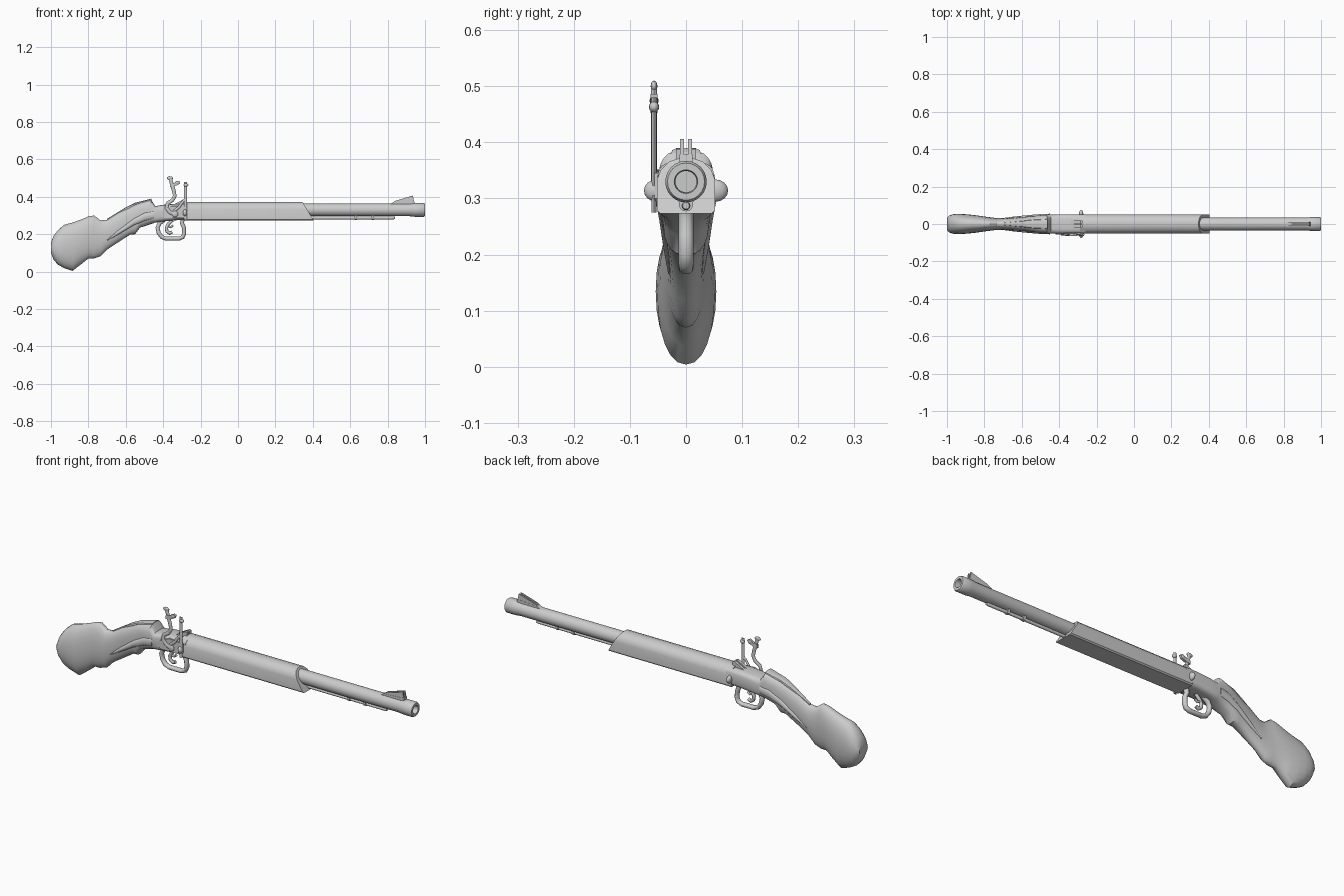
import bpy, bmesh, math
from mathutils import Vector


def finish(bm, name, angle=35):
    bmesh.ops.remove_doubles(bm, verts=bm.verts, dist=1e-6)
    bmesh.ops.recalc_face_normals(bm, faces=bm.faces)
    me = bpy.data.meshes.new(name)
    bm.to_mesh(me)
    bm.free()
    ob = bpy.data.objects.new(name, me)
    bpy.context.collection.objects.link(ob)
    bpy.ops.object.select_all(action='DESELECT')
    ob.select_set(True)
    bpy.context.view_layer.objects.active = ob
    bpy.ops.object.shade_smooth_by_angle(angle=math.radians(angle))
    return ob


def loft(name, rings, angle=35):
    """Skin a list of equal-length point rings and cap both ends."""
    bm = bmesh.new()
    vs = [[bm.verts.new(p) for p in r] for r in rings]
    n = len(rings[0])
    for a, b in zip(vs, vs[1:]):
        for i in range(n):
            j = (i + 1) % n
            bm.faces.new((a[i], a[j], b[j], b[i]))
    bm.faces.new(vs[0])
    bm.faces.new(vs[-1])
    return finish(bm, name, angle)


def oval(x, zb, zt, hw, e=2.0, n=24, y=0.0):
    """Superellipse cross-section at x."""
    pts = []
    for i in range(n):
        t = 2 * math.pi * i / n
        c, s = math.cos(t), math.sin(t)
        pts.append((x, y + math.copysign(abs(c) ** (2 / e), c) * hw,
                    (zt + zb) / 2 + math.copysign(abs(s) ** (2 / e), s) * (zt - zb) / 2))
    return pts


def turned(name, profile, z, n=24):
    return loft(name, [oval(x, z - r, z + r, r, n=n) for x, r in profile])


def plate(name, outline, y0, y1):
    """Side outline (x, z) given thickness between y0 and y1."""
    return loft(name, [[(x, y, z) for x, z in outline] for y in (y0, y1)], 30)


def tube(name, path, r, y=0.0, flat=1.0, n=10):
    """Round bar along an (x, z) path; flat widens it in y."""
    p = [Vector((x, y, z)) for x, z in path]
    rings = []
    for i, c in enumerate(p):
        d = (p[min(i + 1, len(p) - 1)] - p[max(i - 1, 0)]).normalized()
        side = Vector((-d.z, 0, d.x))
        rings.append([c + side * r * math.cos(2 * math.pi * k / n)
                      + Vector((0, r * flat * math.sin(2 * math.pi * k / n), 0)) for k in range(n)])
    return loft(name, rings, 50)


def ball(name, loc, size):
    bm = bmesh.new()
    bmesh.ops.create_uvsphere(bm, u_segments=14, v_segments=8, radius=1)
    bmesh.ops.scale(bm, vec=size, verts=bm.verts)
    bmesh.ops.translate(bm, vec=loc, verts=bm.verts)
    return finish(bm, name, 60)


# Stock: x, bottom, top, half width, squareness
stock = [(-1.0, .10, .155, .034, 2), (-.987, .065, .19, .046, 2), (-.963, .037, .222, .053, 2.2),
         (-.93, .019, .25, .054, 2.2), (-.885, .004, .262, .051, 2.2), (-.84, .038, .278, .046, 2.2),
         (-.80, .07, .295, .040, 2.2), (-.77, .07, .30, .036, 2.2), (-.735, .082, .274, .032, 2.2),
         (-.70, .118, .277, .031, 2.2), (-.64, .157, .317, .034, 2.3), (-.578, .197, .346, .039, 2.6),
         (-.55, .20, .362, .042, 2.8), (-.524, .235, .369, .045, 3), (-.465, .254, .386, .050, 3),
         (-.443, .262, .350, .052, 3.5), (-.40, .268, .357, .052, 4), (-.34, .274, .362, .052, 4),
         (-.26, .278, .365, .051, 4)]
loft("stock", [oval(*s) for s in stock], 40)

# Carved spear-shaped panels on both sides of the wrist
for s, side in ((-1, "right"), (1, "left")):
    spear = [(-.70, .165, .170, .004, .028), (-.64, .198, .222, .010, .030), (-.56, .245, .283, .012, .036),
             (-.50, .270, .317, .012, .041), (-.45, .283, .325, .009, .046)]
    loft("wrist_panel_" + side, [oval(x, b, t, w, 2, 12, s * y) for x, b, t, w, y in spear], 50)

# Tang along the top of the wrist
tang = [(-.70, .272, .282, .006), (-.60, .325, .344, .016), (-.55, .350, .368, .022), (-.463, .370, .390, .027)]
loft("tang", [oval(*t, 3, 12) for t in tang])

# Fore-end: flat bottom, arched faceted top, slanted front
half = [(.046, .273), (.052, .279), (.052, .333), (.045, .351), (.030, .366), (.010, .3725)]
section = half + [(-y, z) for y, z in reversed(half)]
loft("fore_end", [[(-.29, y, z) for y, z in section],
                  [(.345 + (.3725 - z) * .6, y, z) for y, z in section]], 35)

# Barrel with hollow muzzle
turned("barrel", [(.25, .034), (.92, .034), (.945, .037), (.993, .037), (1.0, .033),
                  (1.0, .021), (.985, .019), (.88, .019)], .33)

# Ramrod and its two holders
turned("ramrod", [(.36, .008), (.83, .008), (.84, .006)], .287, 12)
for i, x in enumerate((.63, .72)):
    loft("ramrod_holder_%d" % i, [oval(x + d, .277, .312, .013, 2.5, 12) for d in (-.007, .007)])

# Front sight: ramp base with twin blades
plate("front_sight_base", [(.80, .355), (.945, .355), (.942, .378), (.83, .370)], -.012, .012)
for s in (-1, 1):
    plate("front_sight_blade", [(.81, .358), (.94, .358), (.94, .380), (.935, .406), (.92, .402), (.84, .378)],
          s * .004, s * .011)

# Rear sight wedge
for s in (-1, 1):
    plate("rear_sight", [(-.35, .355), (-.275, .355), (-.275, .388), (-.285, .390)], s * .004, s * .018)

# Lock plate, cross pin and pin heads
plate("lock_plate", [(-.42, .30), (-.395, .287), (-.285, .287), (-.27, .30), (-.27, .345), (-.35, .352), (-.40, .33)],
      -.056, -.048)
for s, side in ((-1, "right"), (1, "left")):
    ball("pin_head_" + side, (-.283, s * .052, .314), (.012, .023, .020))

# Hammer with jaw and thumb knob
hy = -.057
tube("hammer", [(-.335, .305), (-.365, .318), (-.383, .342), (-.377, .365), (-.350, .382), (-.338, .405),
                (-.343, .432), (-.352, .46), (-.361, .495)], .010, hy, .55)
ball("hammer_pivot", (-.337, hy, .308), (.017, .007, .017))
plate("hammer_jaw", [(-.365, .452), (-.345, .455), (-.318, .465), (-.308, .480), (-.320, .486), (-.345, .472),
                     (-.362, .475)], hy - .006, hy + .006)
ball("hammer_knob", (-.324, hy, .474), (.014, .008, .010))
ball("hammer_thumb_rest", (-.364, hy, .500), (.017, .006, .010))

# Upright striker rod in front of the hammer
tube("striker_rod", [(-.281, .275), (-.281, .48)], .009, hy, .5)
ball("striker_tip", (-.278, hy, .463), (.013, .009, .010))
tube("striker_spring", [(-.34, .325), (-.315, .345), (-.298, .372), (-.283, .385)], .007, hy, .6)

# Trigger guard loop and trigger
tube("trigger_guard", [(-.395, .277), (-.420, .258), (-.430, .235), (-.424, .207), (-.408, .185), (-.385, .176),
                       (-.315, .176), (-.296, .184), (-.288, .202), (-.289, .235), (-.300, .260), (-.295, .280)],
     .011, 0, 1.2, 12)
tube("trigger", [(-.350, .275), (-.372, .255), (-.383, .235), (-.380, .215), (-.366, .205), (-.352, .212)],
     .009, 0, .9)
tube("trigger_spur", [(-.375, .245), (-.360, .238), (-.347, .247)], .006)
